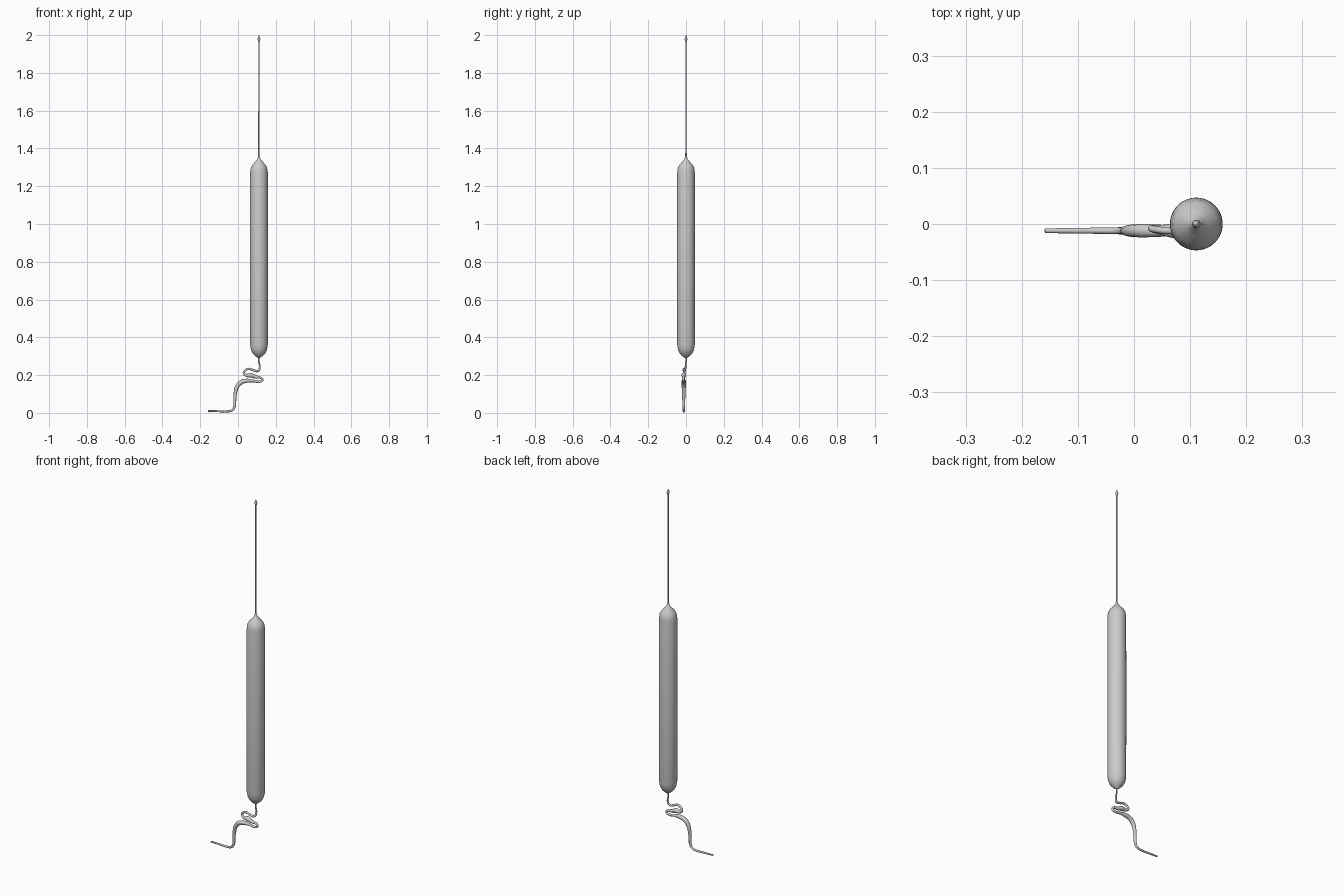
import bpy, bmesh, math


def lathe(name, profile, cx, cy, sides=48):
    # Spin an (r, z) profile around a vertical axis
    bm = bmesh.new()
    vs = [bm.verts.new((cx + r, cy, z)) for r, z in profile]
    edges = [bm.edges.new(p) for p in zip(vs, vs[1:])]
    bmesh.ops.spin(bm, geom=vs + edges, cent=(cx, cy, 0), axis=(0, 0, 1),
                   angle=2 * math.pi, steps=sides, use_duplicate=False)
    bmesh.ops.remove_doubles(bm, verts=bm.verts, dist=1e-5)
    bmesh.ops.recalc_face_normals(bm, faces=bm.faces)
    me = bpy.data.meshes.new(name)
    bm.to_mesh(me)
    bm.free()
    ob = bpy.data.objects.new(name, me)
    bpy.context.collection.objects.link(ob)
    finish(ob)


def tube(name, points):
    # Smooth tapering tube through (x, y, z, radius) points
    cu = bpy.data.curves.new(name, 'CURVE')
    cu.dimensions = '3D'
    cu.bevel_depth = 1.0
    cu.bevel_resolution = 4
    cu.use_fill_caps = True
    sp = cu.splines.new('BEZIER')
    sp.resolution_u = 8
    sp.bezier_points.add(len(points) - 1)
    for bp, (x, y, z, r) in zip(sp.bezier_points, points):
        bp.co = (x, y, z)
        bp.radius = r
        bp.handle_left_type = bp.handle_right_type = 'AUTO'
    ob = bpy.data.objects.new(name, cu)
    bpy.context.collection.objects.link(ob)
    finish(ob, True)


def finish(ob, convert=False):
    bpy.ops.object.select_all(action='DESELECT')
    ob.select_set(True)
    bpy.context.view_layer.objects.active = ob
    if convert:
        bpy.ops.object.convert(target='MESH')
    bpy.ops.object.shade_smooth_by_angle(angle=math.radians(40))


CX = 0.111

# Long capsule body with pointed ends
lathe("body", [(0, 0.288), (0.006, 0.291), (0.02, 0.301), (0.033, 0.315),
               (0.042, 0.333), (0.0465, 0.36), (0.047, 0.8), (0.0465, 1.275),
               (0.043, 1.298), (0.036, 1.312), (0.02, 1.33), (0.009, 1.343),
               (0.004, 1.36), (0, 1.36)], CX, 0)

# Thin upper rod and its small bud tip
lathe("upper_rod", [(0, 1.34), (0.004, 1.34), (0.0035, 1.97), (0, 1.97)], CX, 0, 16)
lathe("rod_tip", [(0, 1.962), (0.004, 1.966), (0.0075, 1.978), (0.006, 1.987),
                  (0.002, 1.996), (0, 2.0)], CX, 0, 16)

# Winding lower tube, from the body down to the flat tail
tube("lower_tube", [
    (0.111, 0, 0.296, 0.004), (0.111, 0, 0.27, 0.004), (0.115, -0.003, 0.24, 0.005),
    (0.106, -0.008, 0.222, 0.006), (0.082, -0.012, 0.226, 0.006),
    (0.060, -0.012, 0.233, 0.006), (0.040, -0.010, 0.226, 0.006),
    (0.031, -0.008, 0.211, 0.006), (0.044, -0.010, 0.199, 0.008),
    (0.070, -0.012, 0.199, 0.013), (0.095, -0.012, 0.190, 0.009),
    (0.120, -0.012, 0.186, 0.006), (0.129, -0.012, 0.175, 0.006),
    (0.118, -0.012, 0.166, 0.006), (0.080, -0.012, 0.169, 0.007),
    (0.045, -0.012, 0.170, 0.011), (0.015, -0.012, 0.161, 0.012),
    (-0.004, -0.012, 0.140, 0.011), (-0.014, -0.012, 0.105, 0.009),
    (-0.017, -0.012, 0.06, 0.0075), (-0.020, -0.012, 0.03, 0.007),
    (-0.032, -0.012, 0.014, 0.006), (-0.06, -0.012, 0.008, 0.0055),
    (-0.11, -0.012, 0.009, 0.005), (-0.159, -0.012, 0.010, 0.004)])
